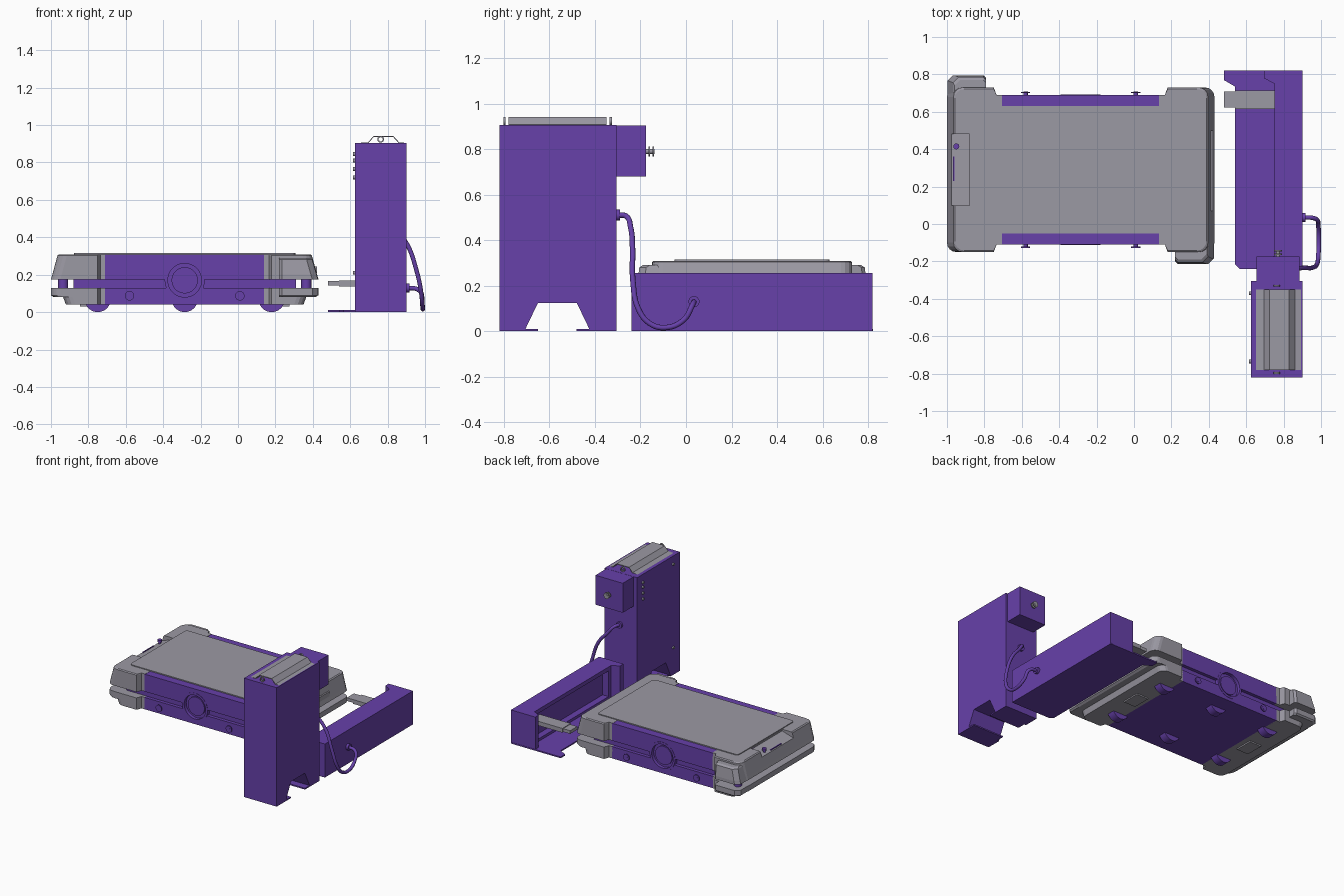
import bpy, bmesh
from math import sin, cos, pi
from mathutils import Matrix, Vector

if "Cube" in bpy.data.objects:
    bpy.data.objects.remove(bpy.data.objects["Cube"])

PURPLE = bpy.data.materials.new("purple")
PURPLE.diffuse_color = (0.135, 0.052, 0.40, 1)
PURPLE.use_nodes = True
PURPLE.node_tree.nodes["Principled BSDF"].inputs["Base Color"].default_value = PURPLE.diffuse_color
GREY = bpy.data.materials.new("grey")
GREY.diffuse_color = (0.33, 0.32, 0.37, 1)
GREY.use_nodes = True
GREY.node_tree.nodes["Principled BSDF"].inputs["Base Color"].default_value = GREY.diffuse_color
CX, CY = -0.285, 0.29  # vehicle centre


def finish(name, bm, mat):
    bmesh.ops.recalc_face_normals(bm, faces=bm.faces)
    me = bpy.data.meshes.new(name)
    bm.to_mesh(me)
    bm.free()
    ob = bpy.data.objects.new(name, me)
    bpy.context.collection.objects.link(ob)
    if mat:
        me.materials.append(mat)
    return ob


def loft(name, rings, mat=None):
    bm = bmesh.new()
    vs = [[bm.verts.new(p) for p in r] for r in rings]
    n = len(rings[0])
    for a, b in zip(vs, vs[1:]):
        for i in range(n):
            bm.faces.new((a[i], a[(i + 1) % n], b[(i + 1) % n], b[i]))
    bm.faces.new(vs[0][::-1])
    bm.faces.new(vs[-1])
    return finish(name, bm, mat)


def prism(name, prof, axis, a, b, mat=None):
    """Extrude a 2D profile along an axis; profile uses the other two axes in order."""
    put = {'X': lambda p, t: (t, p[0], p[1]), 'Y': lambda p, t: (p[0], t, p[1]),
           'Z': lambda p, t: (p[0], p[1], t)}[axis]
    return loft(name, [[put(p, t) for p in prof] for t in (a, b)], mat)


def box(name, x0, x1, y0, y1, z0, z1, mat=None):
    return prism(name, [(x0, y0), (x1, y0), (x1, y1), (x0, y1)], 'Z', z0, z1, mat)


def circle(c, r, n=32):
    return [(c[0] + r * cos(2 * pi * i / n), c[1] + r * sin(2 * pi * i / n)) for i in range(n)]


def cyl(name, c, r, axis, a, b, mat=None, n=32):
    ob = prism(name, circle(c, r, n), axis, a, b, mat)
    for f in ob.data.polygons:
        f.use_smooth = len(f.vertices) == 4
    es = ob.data.attributes.new("sharp_edge", 'BOOLEAN', 'EDGE')
    for e in ob.data.edges:
        es.data[e.index].value = e.vertices[0] // n == e.vertices[1] // n
    return ob


def cut(ob, cutter):
    m = ob.modifiers.new("cut", 'BOOLEAN')
    m.operation, m.solver, m.object = 'DIFFERENCE', 'EXACT', cutter
    cutter.hide_render = True
    cutter.hide_set(True)
    cutter.display_type = 'WIRE'


def bumper_ring(s, d, z, inset=0, r=0.05):
    """Outline of an end bumper; s flips it to the other end."""
    h = 0.44 - inset
    pts = [(0.42, -0.40), (0.45, -0.40), (0.465, -h)]
    for cv, a0 in ((-h + r, -pi / 2), (h - r, 0)):
        pts += [(d - r + r * cos(a0 + i * pi / 8), cv + r * sin(a0 + i * pi / 8)) for i in range(5)]
    pts += [(0.465, h), (0.45, 0.40), (0.42, 0.40)]
    return [(CX + s * u, CY + s * v, z) for u, v in pts]


def pod_ring(s, u1, v1, z):
    pts = [(0.505, -0.40), (0.505, v1 + 0.015), (0.52, v1), (u1 - 0.03, v1), (u1, v1 + 0.03), (u1, -0.38)]
    return [(CX + s * u, CY + s * v, z) for u, v in pts]


# vehicle body: two side-panel blocks around a narrower core
core = box("body_core", CX - 0.595, CX + 0.595, CY - 0.375, CY + 0.375, 0.05, 0.30, PURPLE)
upper = box("body_upper", CX - 0.425, CX + 0.425, CY - 0.40, CY + 0.40, 0.175, 0.307, PURPLE)
lower = box("body_lower", CX - 0.425, CX + 0.425, CY - 0.40, CY + 0.40, 0.04, 0.13, PURPLE)

# deck plate with rounded corners
deck = []
for sx, sy, a0 in ((1, 1, 0), (-1, 1, pi / 2), (-1, -1, pi), (1, -1, 1.5 * pi)):
    deck += [(CX + sx * 0.57 + 0.022 * cos(a0 + i * pi / 8),
              CY + sy * 0.318 + 0.022 * sin(a0 + i * pi / 8)) for i in range(5)]
prism("deck_plate", deck, 'Z', 0.29, 0.315, GREY)

# end bumpers with corner sensor pods
bumpers = {}
for s, tag in ((1, "right"), (-1, "left")):
    bumpers[s] = loft(f"upper_bumper_{tag}", [bumper_ring(s, 0.715, 0.175), bumper_ring(s, 0.708, 0.20),
                      bumper_ring(s, 0.68, 0.303), bumper_ring(s, 0.672, 0.309, 0.008)], GREY)
    loft(f"lower_bumper_{tag}", [bumper_ring(s, 0.635, 0.04), bumper_ring(s, 0.65, 0.08),
         bumper_ring(s, 0.70, 0.08), bumper_ring(s, 0.715, 0.09), bumper_ring(s, 0.715, 0.13)], GREY)
    loft(f"upper_sensor_pod_{tag}", [pod_ring(s, 0.712, -0.505, 0.175), pod_ring(s, 0.705, -0.505, 0.20),
         pod_ring(s, 0.682, -0.495, 0.28), pod_ring(s, 0.675, -0.48, 0.29)], GREY)
    loft(f"lower_sensor_pod_{tag}", [pod_ring(s, 0.70, -0.495, 0.08), pod_ring(s, 0.712, -0.505, 0.09),
         pod_ring(s, 0.712, -0.505, 0.13)], GREY)
    cyl(f"corner_scanner_{tag}", (CX + s * 0.65, CY - s * 0.42), 0.027, 'Z', 0.12, 0.18, PURPLE)
    xb = CX + s * 0.51
    box(f"underside_contact_{tag}", xb - 0.05, xb + 0.05, CY - 0.07, CY + 0.07, 0.03, 0.05, GREY)

# sloped control panel cut into the left bumper
panel = prism("panel_cutter", [(-0.88, 0.4), (-0.88, 0.297), (-0.99, 0.262), (-1.1, 0.262), (-1.1, 0.4)],
              'Y', 0.10, 0.48)
cut(bumpers[-1], panel)
cyl("stop_button_stem", (-0.95, 0.415), 0.008, 'Z', 0.26, 0.295, PURPLE, 16)
cyl("stop_button", (-0.95, 0.415), 0.016, 'Z', 0.29, 0.305, PURPLE, 20)
box("panel_slot", -0.967, -0.961, 0.23, 0.36, 0.26, 0.277, PURPLE)
box("contact_strip", 0.39, 0.422, 0.07, 0.50, 0.21, 0.245, GREY)

# round side hubs and small side knobs, both sides
for s, tag in ((-1, "front"), (1, "back")):
    y = lambda d: CY + s * d
    hole = cyl(f"hub_cutter_{tag}", (CX, 0.17), 0.097, 'Y', y(0.375), y(0.45))
    cut(upper, hole)
    cut(lower, hole)
    rim = cyl(f"hub_rim_{tag}", (CX, 0.17), 0.107, 'Y', y(0.36), y(0.402), PURPLE, 48)
    bore = cyl(f"rim_cutter_{tag}", (CX, 0.17), 0.09, 'Y', y(0.377), y(0.45), None, 48)
    cut(rim, bore)
    cyl(f"hub_disc_{tag}", (CX, 0.17), 0.07, 'Y', y(0.36), y(0.387), PURPLE, 48)
    for i, x in enumerate((CX - 0.295, CX + 0.295)):
        cyl(f"side_knob_stem_{tag}_{i}", (x, 0.087), 0.012, 'Y', y(0.39), y(0.418), PURPLE, 20)
        cyl(f"side_knob_{tag}_{i}", (x, 0.087), 0.025, 'Y', y(0.41), y(0.417), PURPLE, 24)

# six wheels
for i, x in enumerate((-0.465, 0, 0.465)):
    for v in (-0.25, 0.25):
        cyl(f"wheel_{i}_{'front' if v < 0 else 'back'}", (CX + x, 0.07), 0.07, 'Y',
            CY + v - 0.03, CY + v + 0.03, PURPLE)

# charger tower with an arched foot
prism("tower", [(-0.82, 0), (-0.71, 0), (-0.65, 0.125), (-0.48, 0.125), (-0.42, 0), (-0.305, 0),
                (-0.305, 0.905), (-0.82, 0.905)], 'X', 0.625, 0.90, PURPLE)
for i, y in enumerate((-0.71, -0.48)):
    box(f"tower_foot_{i}", 0.64, 0.90, y, y + 0.06, 0, 0.01, PURPLE)
box("tower_side_box", 0.655, 0.885, -0.31, -0.175, 0.68, 0.904, PURPLE)
for n, r, a, b in (("stem", 0.011, -0.18, -0.138), ("collar", 0.022, -0.165, -0.158), ("cap", 0.022, -0.147, -0.14)):
    cyl(f"box_knob_{n}", (0.77, 0.79), r, 'Y', a, b, GREY, 20)
for i, (y, z) in enumerate(((-0.37, 0.845), (-0.37, 0.81), (-0.37, 0.765), (-0.37, 0.72),
                            (-0.735, 0.845), (-0.735, 0.21))):
    cyl(f"tower_light_{i}", (y, z), 0.01, 'X', 0.614, 0.63, GREY, 16)

# bent sheet cover on top, with lifting eyes at its ends
bend = [(0.652, 0.905), (0.695, 0.908), (0.725, 0.941), (0.83, 0.941), (0.862, 0.908), (0.892, 0.905)]
prism("top_cover", bend + [(x, z - 0.006) for x, z in bend[::-1]], 'Y', -0.78, -0.35, GREY)
for i, y in enumerate((-0.797, -0.33)):
    eye = cyl(f"lifting_eye_{i}", (0.763, 0.924), 0.018, 'Y', y - 0.005, y + 0.005, GREY, 24)
    cut(eye, cyl(f"eye_cutter_{i}", (0.763, 0.924), 0.011, 'Y', y - 0.02, y + 0.02, None, 24))

# docking station: wall with end returns, recess, floor plate and contact arm
dock = prism("dock_wall", [(0.90, -0.24), (0.90, 0.82), (0.695, 0.82), (0.695, 0.78), (0.75, 0.75),
                           (0.75, -0.17), (0.695, -0.20), (0.695, -0.24)], 'Z', 0, 0.255, PURPLE)
cut(dock, box("dock_cutter", 0.70, 0.80, -0.14, 0.72, 0.03, 0.225))
prism("dock_floor", [(0.48, 0.822), (0.48, 0.77), (0.54, 0.735), (0.54, -0.215), (0.565, -0.24),
                     (0.89, -0.24), (0.89, 0.822)], 'Z', 0, 0.01, PURPLE)
box("contact_arm", 0.54, 0.82, 0.615, 0.715, 0.138, 0.17, GREY)
box("contact_arm_tip", 0.48, 0.55, 0.622, 0.708, 0.142, 0.166, GREY)

# cable between tower and dock
cu = bpy.data.curves.new("cable", 'CURVE')
cu.dimensions, cu.bevel_depth, cu.bevel_resolution, cu.resolution_u = '3D', 0.012, 3, 8
path = [(0.77, -0.30, 0.51), (0.79, -0.262, 0.505), (0.83, -0.243, 0.455), (0.90, -0.235, 0.37),
        (0.955, -0.233, 0.22), (0.98, -0.21, 0.10), (0.986, -0.16, 0.035), (0.988, -0.09, 0.016),
        (0.985, -0.01, 0.05), (0.97, 0.028, 0.115), (0.89, 0.035, 0.13)]
sp = cu.splines.new('BEZIER')
sp.bezier_points.add(len(path) - 1)
for bp, p in zip(sp.bezier_points, path):
    bp.co = p
    bp.handle_left_type = bp.handle_right_type = 'AUTO'
cu.materials.append(PURPLE)
bpy.context.collection.objects.link(bpy.data.objects.new("cable", cu))
cyl("cable_socket_tower", (0.77, 0.51), 0.024, 'Y', -0.31, -0.29, PURPLE, 24)
cyl("cable_socket_dock", (0.035, 0.13), 0.024, 'X', 0.89, 0.918, PURPLE, 24)
